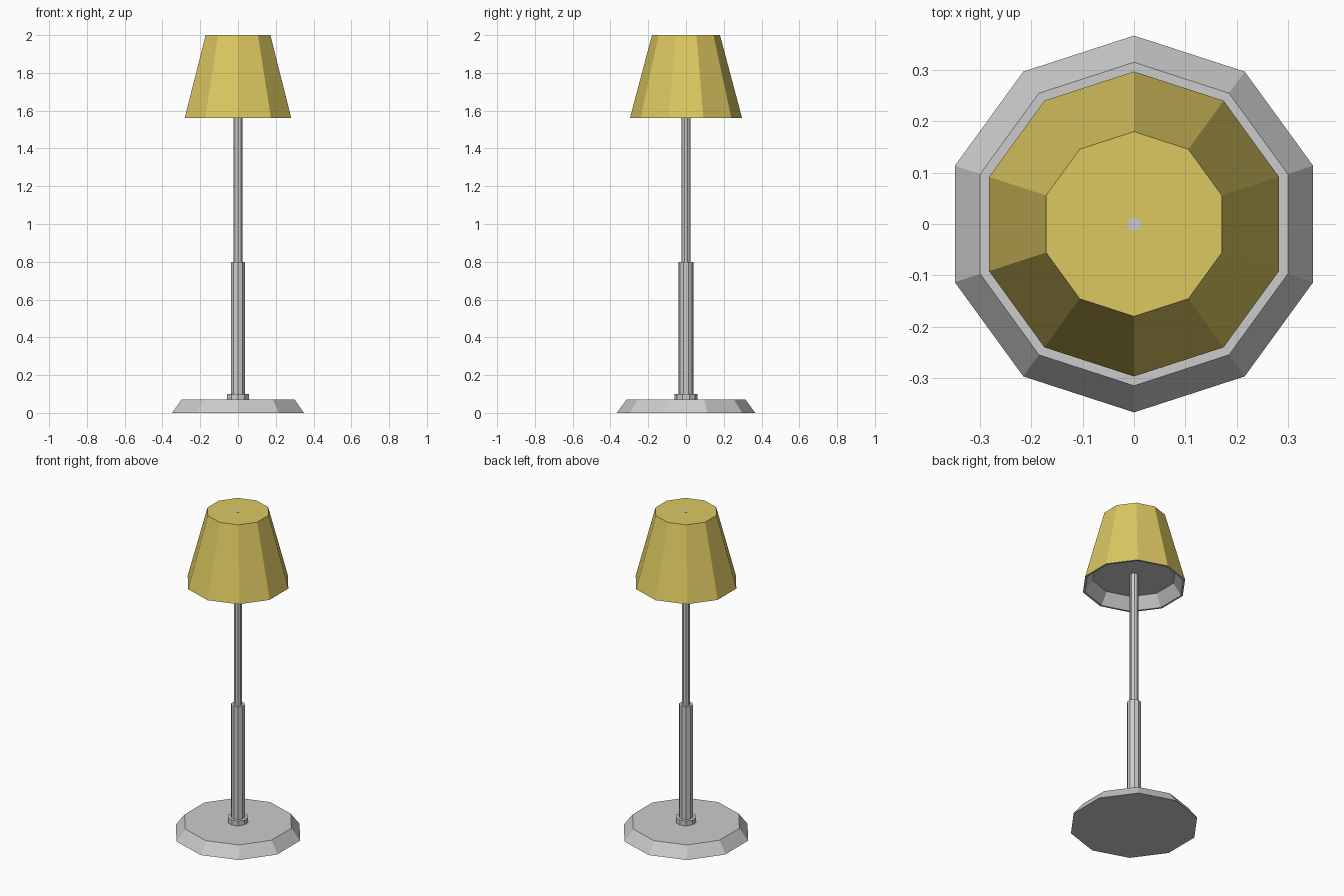
import bpy, bmesh, math

if "Cube" in bpy.data.objects:
    bpy.data.objects.remove(bpy.data.objects["Cube"])


def turned(name, profile, sides=10, bottom=True, top=True, colour=None):
    """Revolve (radius, height) points into a faceted part, first corner on +y."""
    bm = bmesh.new()
    rings = []
    for r, z in profile:
        rings.append([bm.verts.new((r * math.cos(a), r * math.sin(a), z))
                      for a in (math.pi / 2 + 2 * math.pi * i / sides for i in range(sides))])
    for lo, hi in zip(rings, rings[1:]):
        for i in range(sides):
            j = (i + 1) % sides
            bm.faces.new((lo[i], lo[j], hi[j], hi[i]))
    if bottom:
        bm.faces.new(rings[0][::-1])
    if top:
        bm.faces.new(rings[-1])
    mesh = bpy.data.meshes.new(name)
    bm.to_mesh(mesh)
    bm.free()
    obj = bpy.data.objects.new(name, mesh)
    bpy.context.collection.objects.link(obj)
    if colour:
        mat = bpy.data.materials.new(name + "_colour")
        mat.diffuse_color = colour
        mat.use_nodes = True
        mat.node_tree.nodes["Principled BSDF"].inputs["Base Color"].default_value = mat.diffuse_color
        mesh.materials.append(mat)
    return obj


# Foot and stand
turned("base", [(0.367, 0), (0.315, 0.07)])
turned("collar", [(0.06, 0.07), (0.06, 0.10)])
turned("lower_pole", [(0.04, 0.07), (0.04, 0.80)])
turned("upper_pole", [(0.025, 0.80), (0.025, 1.64)], bottom=False)

# Shade: coloured outside with a closed top
turned("shade", [(0.297, 1.56), (0.18, 2.0)], bottom=False, colour=(0.72, 0.58, 0.12, 1))

# Shallow grey recess and thin rim under the shade
turned("shade_underside", [(0.24, 1.63), (0.285, 1.56), (0.297, 1.56)], top=False)

# Small pin showing in the middle of the shade top
turned("top_pin", [(0.013, 1.95), (0.013, 2.001)], sides=16)
